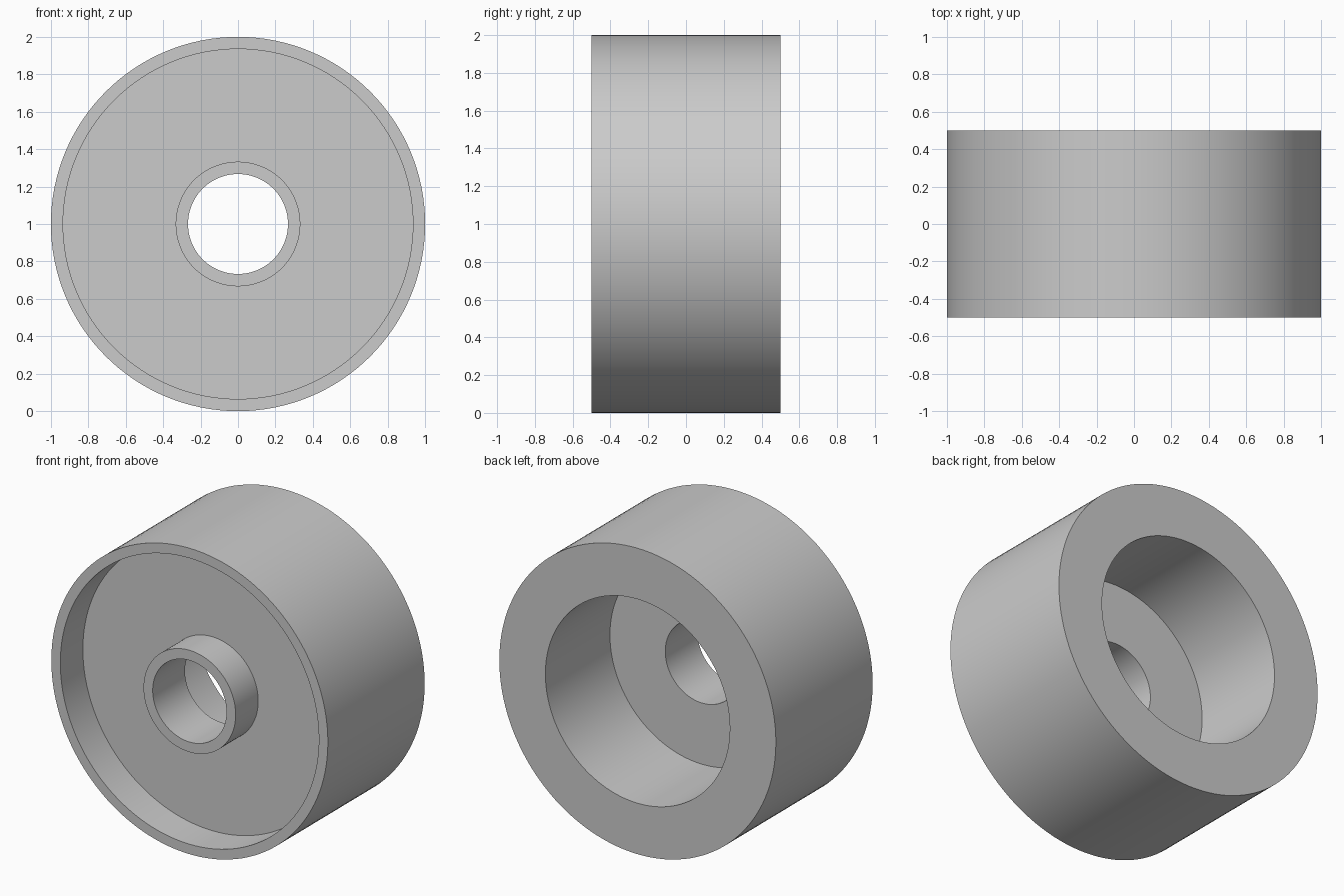
import bpy
import bmesh
import math
from mathutils import Matrix, Vector

SEGMENTS = 128

cube = bpy.data.objects.get("Cube")
if cube:
    bpy.data.objects.remove(cube, do_unlink=True)

# Plain grey for the whole wheel
grey = bpy.data.materials.new("plain grey")
grey.use_nodes = True
colour = (0.6, 0.6, 0.6, 1.0)
grey.diffuse_color = colour
grey.node_tree.nodes["Principled BSDF"].inputs["Base Color"].default_value = colour

# Main radii and depths
outer, front_recess, rear_recess = 1.0, 0.935, 0.667
hub, bore = 0.333, 0.267
front, back = -0.5, 0.5
web_front, web_back = -0.267, -0.167

# Closed section as (radius, y): tread, front rim, recess, hub, bore, rear recess
section = [
    (outer, back), (outer, front), (front_recess, front),
    (front_recess, web_front), (hub, web_front), (hub, front),
    (bore, front), (bore, web_back), (rear_recess, web_back),
    (rear_recess, back),
]

# Revolve the section around the y axis
bm = bmesh.new()
verts = [bm.verts.new((r, y, 0)) for r, y in section]
edges = [bm.edges.new((a, b)) for a, b in zip(verts, verts[1:] + verts[:1])]
bmesh.ops.spin(bm, geom=verts + edges, cent=(0, 0, 0), axis=(0, 1, 0),
               angle=math.tau, steps=SEGMENTS, use_merge=False)
bmesh.ops.remove_doubles(bm, verts=bm.verts[:], dist=0.0001)
bmesh.ops.recalc_face_normals(bm, faces=bm.faces[:])
bmesh.ops.transform(bm, matrix=Matrix.Translation(Vector((0, 0, outer))), verts=bm.verts[:])

mesh = bpy.data.meshes.new("wheel_body")
bm.to_mesh(mesh)
bm.free()
mesh.materials.append(grey)
wheel = bpy.data.objects.new("wheel_body", mesh)
bpy.context.collection.objects.link(wheel)

# Smooth round walls, sharp rims
bpy.ops.object.select_all(action="DESELECT")
wheel.select_set(True)
bpy.context.view_layer.objects.active = wheel
bpy.ops.object.shade_smooth_by_angle(angle=math.radians(30))
